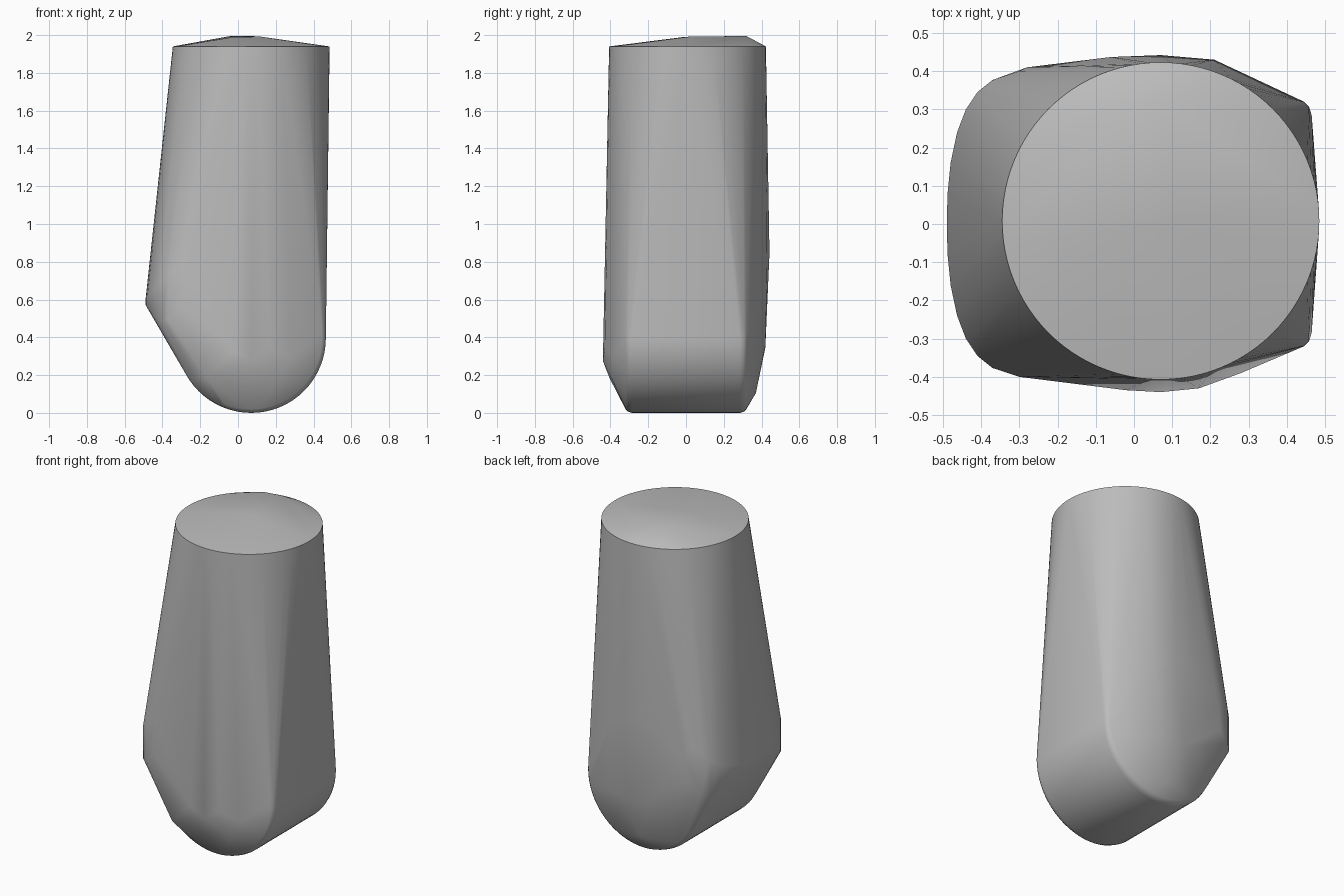
import bpy, bmesh
from math import cos, sin, pi, radians

cube = bpy.data.objects.get("Cube")
if cube:
    bpy.data.objects.remove(cube)

grey = bpy.data.materials.new("plain_grey")
grey.use_nodes = True
grey.diffuse_color = (0.5, 0.5, 0.5, 1)
grey.node_tree.nodes["Principled BSDF"].inputs["Base Color"].default_value = (0.5, 0.5, 0.5, 1)

AXIS = 0.07   # x of the upright axis
points = []

# Round upper rim
for i in range(96):
    a = 2 * pi * i / 96
    points.append((AXIS + 0.415 * cos(a), 0.008 + 0.415 * sin(a), 1.945))

# Shallow uneven lid
points += [(-0.04, 0.3, 2), (0.07, 0.32, 2), (0.12, 0.02, 1.997), (-0.03, -0.02, 1.994)]

# Rounded foot: a lying cylinder with softened end edges
for y, r in ((0.285, 0.395), (0.307, 0.388), (0.32, 0.375)):
    for i in range(64):
        a = 2 * pi * i / 64
        for side in (-1, 1):
            points.append((AXIS + r * cos(a), side * y, 0.4 + r * sin(a)))

# Curved nose on the right flank, taller towards its corners
for x, y, low, high in ((-0.49, 0, 0.58, 0.6), (-0.488, 0.08, 0.575, 0.605),
                        (-0.48, 0.16, 0.56, 0.62), (-0.463, 0.24, 0.54, 0.64),
                        (-0.44, 0.3, 0.52, 0.66), (-0.41, 0.345, 0.49, 0.7),
                        (-0.37, 0.377, 0.5, 0.74), (-0.3, 0.4, 0.56, 0.78)):
    for side in (-1, 1):
        points += [(x, side * y, low), (x, side * y, high)]

# Faceted bulge on the front
points += [(AXIS, -0.44, 0.28), (0.17, -0.43, 0.35), (0.28, -0.39, 0.3),
           (-0.17, -0.405, 0.19), (0.22, -0.39, 0.18), (-0.02, -0.435, 0.33)]

# Faceted bulge on the back
points += [(-0.06, 0.437, 0.87), (0.07, 0.442, 0.85), (0.21, 0.43, 0.8),
           (-0.02, 0.42, 0.35), (0.15, 0.42, 0.36), (-0.3, 0.36, 0.4),
           (0.05, 0.37, 0.11), (-0.28, 0.41, 0.7)]

# Stretch one skin over all the sections
bm = bmesh.new()
for p in points:
    bm.verts.new(p)
hull = bmesh.ops.convex_hull(bm, input=bm.verts)
loose = {v for v in hull["geom_interior"] + hull["geom_unused"]
         if isinstance(v, bmesh.types.BMVert)}
bmesh.ops.delete(bm, geom=list(loose), context="VERTS")
bmesh.ops.translate(bm, verts=bm.verts, vec=(0, 0, -min(v.co.z for v in bm.verts)))
bmesh.ops.recalc_face_normals(bm, faces=bm.faces)
mesh = bpy.data.meshes.new("tapered_body")
bm.to_mesh(mesh)
bm.free()

body = bpy.data.objects.new("tapered_body", mesh)
bpy.context.collection.objects.link(body)
mesh.materials.append(grey)
bpy.ops.object.select_all(action="DESELECT")
body.select_set(True)
bpy.context.view_layer.objects.active = body
bpy.ops.object.shade_smooth_by_angle(angle=radians(40))
